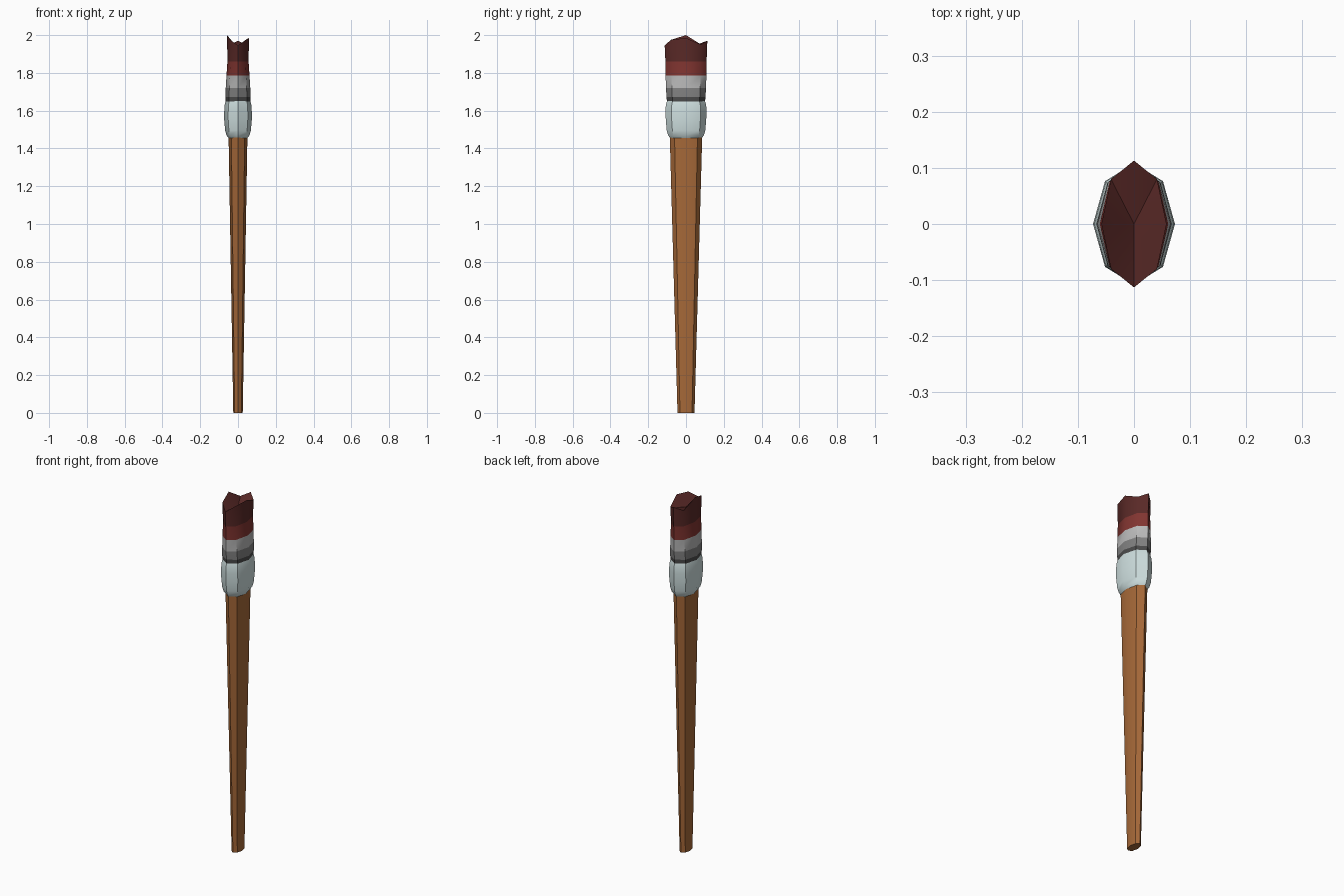
import bpy, math

if "Cube" in bpy.data.objects:
    bpy.data.objects.remove(bpy.data.objects["Cube"])

SIDES = 8


def material(name, rgb):
    m = bpy.data.materials.new(name)
    m.diffuse_color = (*rgb, 1)
    m.use_nodes = True
    m.node_tree.nodes["Principled BSDF"].inputs["Base Color"].default_value = m.diffuse_color
    return m


def ring(rx, ry, z):
    return [(rx * math.cos(math.tau * i / SIDES), ry * math.sin(math.tau * i / SIDES), z)
            for i in range(SIDES)]


def loft(name, rings, mats, tip=None):
    """Skin octagonal rings; mats gives one material per band (or one for all)."""
    verts = [v for r in rings for v in r]
    faces, slots = [tuple(reversed(range(SIDES)))], [0]
    for b in range(len(rings) - 1):
        for i in range(SIDES):
            j = (i + 1) % SIDES
            a, c = b * SIDES, (b + 1) * SIDES
            faces.append((a + i, a + j, c + j, c + i))
            slots.append(min(b, len(mats) - 1))
    top = (len(rings) - 1) * SIDES
    if tip:
        verts.append(tip)
        faces += [(top + i, top + (i + 1) % SIDES, len(verts) - 1) for i in range(SIDES)]
        slots += [len(mats) - 1] * SIDES
    else:
        faces.append(tuple(range(top, top + SIDES)))
        slots.append(len(mats) - 1)
    me = bpy.data.meshes.new(name)
    me.from_pydata(verts, [], faces)
    for m in mats:
        me.materials.append(m)
    for p, s in zip(me.polygons, slots):
        p.material_index = s
    ob = bpy.data.objects.new(name, me)
    bpy.context.collection.objects.link(ob)
    bpy.ops.object.select_all(action='DESELECT')
    ob.select_set(True)
    bpy.context.view_layer.objects.active = ob
    bpy.ops.object.shade_smooth_by_angle(angle=math.radians(40))
    return ob


# Tapered wooden handle
loft("handle", [ring(0.025, 0.045, 0), ring(0.05, 0.086, 1.47)],
     [material("wood", (0.38, 0.14, 0.04))])

# Bulging metal ferrule
ferrule = [(0.05, 0.084, 1.455), (0.061, 0.095, 1.47), (0.068, 0.102, 1.495),
           (0.073, 0.107, 1.55), (0.073, 0.108, 1.595), (0.071, 0.107, 1.63),
           (0.066, 0.101, 1.65)]
loft("ferrule", [ring(*p) for p in ferrule],
     [material("metal", (0.62, 0.74, 0.74))])

# Bristles in colour bands with a ragged, hollowed tip
bands = [(0.066, 0.100, 1.64), (0.067, 0.103, 1.672), (0.065, 0.106, 1.72),
         (0.061, 0.108, 1.785), (0.056, 0.109, 1.86)]
ragged = [1.985, 1.95, 1.97, 1.95, 2.0, 1.975, 1.945, 1.975]
tip_ring = [(x, y, z) for (x, y, _), z in zip(ring(0.058, 0.113, 0), ragged)]
colours = [material("dark_grey", (0.07, 0.07, 0.07)), material("mid_grey", (0.22, 0.22, 0.22)),
           material("light_grey", (0.48, 0.48, 0.48)), material("red_paint", (0.22, 0.035, 0.03)),
           material("dark_red_paint", (0.10, 0.022, 0.02))]
loft("bristles", [ring(*p) for p in bands] + [tip_ring], colours, tip=(0, 0, 1.93))
